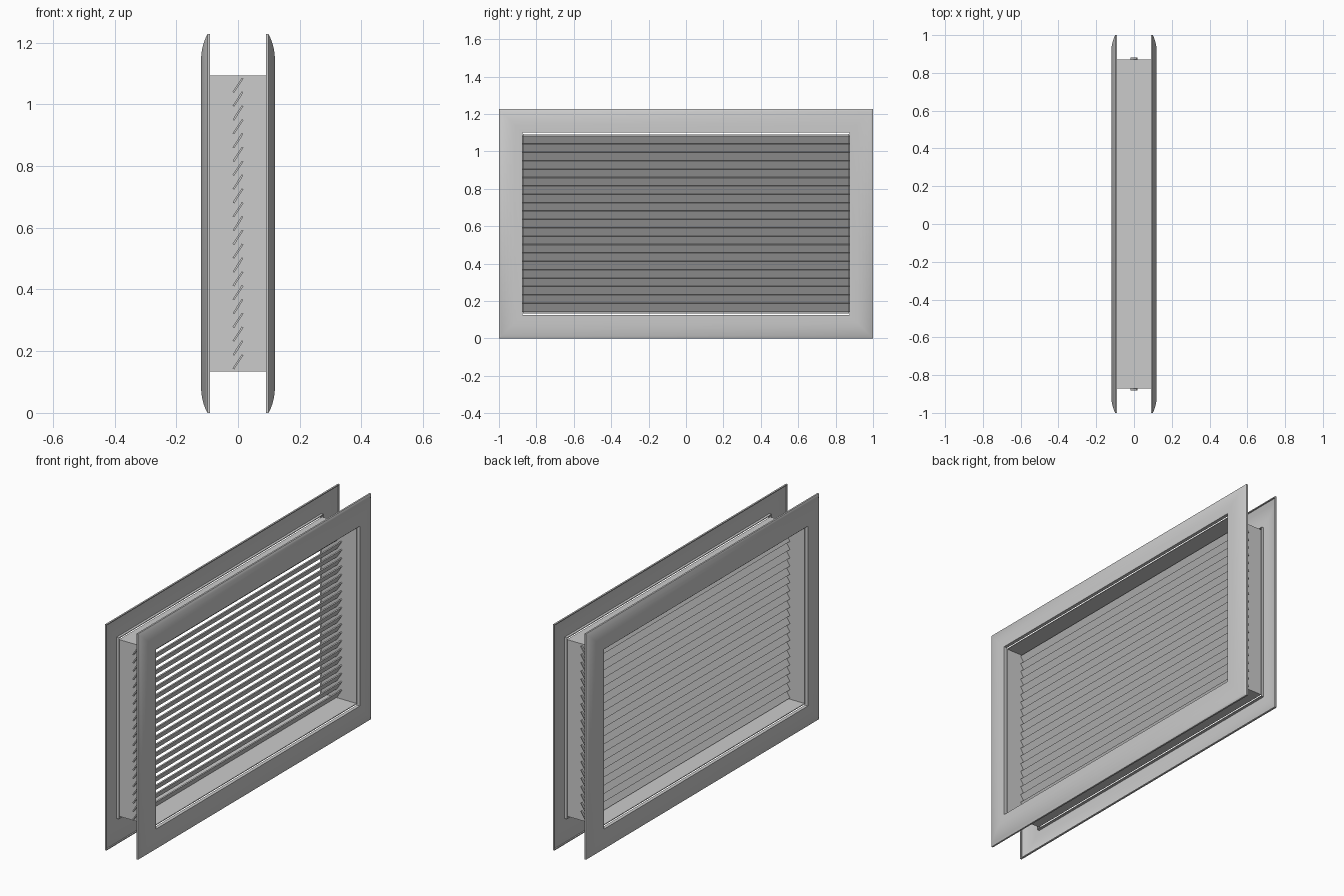
import bpy, bmesh, math

if "Cube" in bpy.data.objects:
    bpy.data.objects.remove(bpy.data.objects["Cube"])

ZC = 0.6135            # centre height
HY, HZ = 1.0, 0.6135   # outer half sizes


def finish(name, bm, smooth=False):
    bmesh.ops.recalc_face_normals(bm, faces=bm.faces)
    me = bpy.data.meshes.new(name)
    bm.to_mesh(me)
    bm.free()
    ob = bpy.data.objects.new(name, me)
    bpy.context.collection.objects.link(ob)
    if smooth:
        bpy.ops.object.select_all(action='DESELECT')
        bpy.context.view_layer.objects.active = ob
        ob.select_set(True)
        bpy.ops.object.shade_smooth_by_angle(angle=math.radians(30))
    return ob


def ring(name, profile, smooth=False):
    """Sweep a closed profile of (inset, x) round a mitred rectangle."""
    bm = bmesh.new()
    loops = []
    for sy, sz in ((1, 1), (-1, 1), (-1, -1), (1, -1)):
        loops.append([bm.verts.new((x, sy * (HY - i), ZC + sz * (HZ - i)))
                      for i, x in profile])
    n = len(profile)
    for a in range(4):
        A, B = loops[a], loops[(a + 1) % 4]
        for k in range(n):
            bm.faces.new((A[k], A[(k + 1) % n], B[(k + 1) % n], B[k]))
    return finish(name, bm, smooth)


# hollow trim frames: rounded outer edge, flat face, short inner lip
outer = [(0, .09), (0, .099), (.012, .105), (.028, .111), (.045, .1155),
         (.063, .1185), (.083, .12), (.125, .12), (.125, .101)]
inner = [(.129 - .008, .101), (.121, .115), (.083, .115), (.063, .1135),
         (.045, .1105), (.028, .106), (.014, .1005), (.005, .097), (.005, .09)]
for name, s in (("right_frame", 1), ("left_frame", -1)):
    ring(name, [(i, s * x) for i, x in outer + inner], smooth=True)

# thin duct joining the frames
bm = bmesh.new()
loops = []
for sy, sz in ((1, 1), (-1, 1), (-1, -1), (1, -1)):
    loops.append([bm.verts.new((x, sy * (.872 - t), ZC + sz * (.480 - t)))
                  for x, t in ((-.105, 0), (.105, 0), (.105, .004), (-.105, .004))])
for a in range(4):
    A, B = loops[a], loops[(a + 1) % 4]
    for k in range(4):
        bm.faces.new((A[k], A[(k + 1) % 4], B[(k + 1) % 4], B[k]))
finish("duct", bm)

# slanted louvre slats, high on the +x side, ends poking through the duct
COUNT, PITCH = 21, .0448
ang = math.radians(57)
c, s = math.cos(ang), math.sin(ang)
for j in range(COUNT):
    z0 = ZC + (j - (COUNT - 1) / 2) * PITCH
    bm = bmesh.new()
    ends = []
    for y in (-.882, .882):
        ends.append([bm.verts.new((u * c - v * s, y, z0 + u * s + v * c))
                     for u, v in ((-.0275, -.003), (.0275, -.003),
                                  (.0275, .003), (-.0275, .003))])
    A, B = ends
    bm.faces.new(A)
    bm.faces.new(B)
    for k in range(4):
        bm.faces.new((A[k], A[(k + 1) % 4], B[(k + 1) % 4], B[k]))
    finish(f"slat_{j + 1:02d}", bm)
